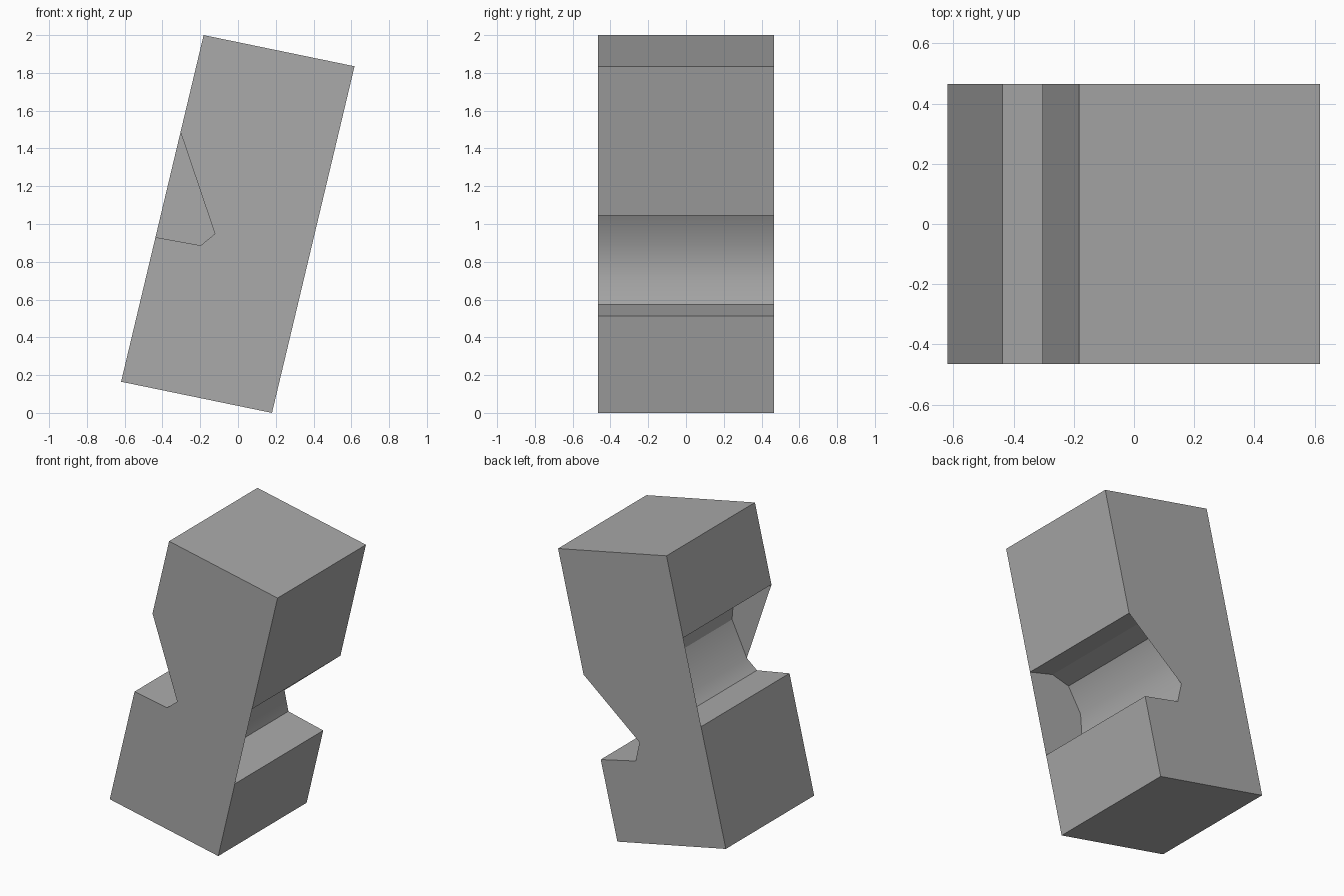
import bpy, bmesh, math
from mathutils import Vector

old = bpy.data.objects.get("Cube")
if old:
    bpy.data.objects.remove(old, do_unlink=True)

# Plain grey material
grey = bpy.data.materials.new("mid_grey")
grey.use_nodes = True
colour = (0.4, 0.4, 0.4, 1)
grey.diffuse_color = colour
grey.node_tree.nodes["Principled BSDF"].inputs["Base Color"].default_value = colour

HALF_DEPTH = 0.465
TOP_RIGHT_SIDE = Vector((-0.182, 2.0))    # top corner at -x
TOP_LEFT_SIDE = Vector((0.617, 1.835))    # top corner at +x
DOWN = Vector((-0.437, -1.835))           # slanted long side
ACROSS = TOP_LEFT_SIDE - TOP_RIGHT_SIDE

# Groove sections: (fraction down the side, fraction of width inward)
groove_minus = [(0.28, 0), (0.283, 0.226), (0.318, 0.366), (0.41, 0.435),
                (0.54, 0.37), (0.58, 0.298), (0.583, 0)]
groove_plus = [(0.43, 0), (0.424, 0.226), (0.455, 0.366), (0.548, 0.434),
               (0.651, 0.395), (0.717, 0.323), (0.72, 0)]


def side(corner, inward, groove):
    """Section points down one long side, from top corner to bottom corner."""
    return [corner + DOWN * a + inward * b for a, b in [(0, 0)] + groove + [(1, 0)]]


minus = side(TOP_RIGHT_SIDE, ACROSS, groove_minus)
plus = side(TOP_LEFT_SIDE, -ACROSS, groove_plus)
section = minus + plus[::-1]

bm = bmesh.new()
front = [bm.verts.new((p.x, -HALF_DEPTH, p.y)) for p in section]
back = [bm.verts.new((p.x, HALF_DEPTH, p.y)) for p in section]

# Slanted block sides and the two grooves
n = len(section)
for i in range(n):
    j = (i + 1) % n
    bm.faces.new((front[i], front[j], back[j], back[i])).normal_flip()

# End plates: each is notched on one side and closes the other groove
CLOSED = [0, 1, 7, 8]
NOTCHED = [0, 1, 5, 6, 7, 8]


def end_plate(ring, minus_ids, plus_ids, flip):
    m, p = ring[:9], ring[9:][::-1]
    face = bm.faces.new([m[i] for i in minus_ids] + [p[i] for i in reversed(plus_ids)])
    if flip:
        face.normal_flip()


end_plate(front, NOTCHED, CLOSED, False)
end_plate(back, CLOSED, NOTCHED, True)

mesh = bpy.data.meshes.new("grooved_block")
bm.to_mesh(mesh)
bm.free()
mesh.materials.append(grey)
block = bpy.data.objects.new("grooved_block", mesh)
bpy.context.collection.objects.link(block)

# Smooth groove floors, keep the block edges sharp
bpy.ops.object.select_all(action='DESELECT')
block.select_set(True)
bpy.context.view_layer.objects.active = block
bpy.ops.object.shade_smooth_by_angle(angle=math.radians(30))
